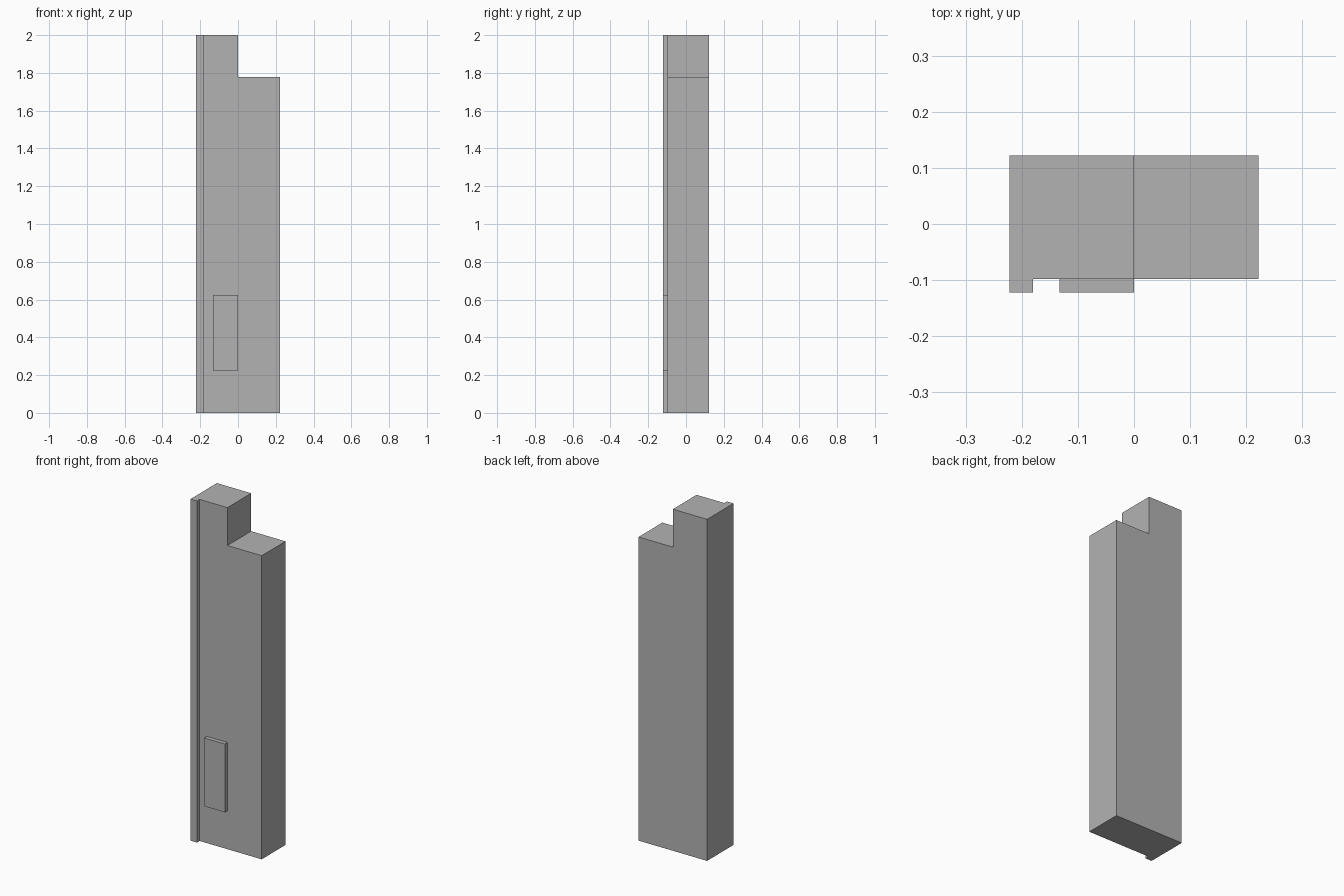
import bpy
import bmesh

# Remove the default cube
cube = bpy.data.objects.get("Cube")
if cube:
    bpy.data.objects.remove(cube, do_unlink=True)

# Single plain grey
GREY = (0.45, 0.45, 0.45, 1.0)
grey = bpy.data.materials.new("plain grey")
grey.use_nodes = True
grey.diffuse_color = GREY
grey.node_tree.nodes["Principled BSDF"].inputs["Base Color"].default_value = GREY

LEFT, RIGHT = 0.222, -0.222
BACK, FACE, FRONT = 0.122, -0.098, -0.122
SHOULDER, TOP = 1.778, 2.0


def extrude_profile(name, profile, y_front, y_back):
    """Solid made by pushing an x-z outline from y_front to y_back."""
    bm = bmesh.new()
    outline = bm.faces.new([bm.verts.new((x, y_front, z)) for x, z in profile])
    result = bmesh.ops.extrude_face_region(bm, geom=[outline], use_keep_orig=True)
    moved = [v for v in result["geom"] if isinstance(v, bmesh.types.BMVert)]
    bmesh.ops.translate(bm, verts=moved, vec=(0, y_back - y_front, 0))
    bmesh.ops.recalc_face_normals(bm, faces=bm.faces)
    mesh = bpy.data.meshes.new(name)
    bm.to_mesh(mesh)
    bm.free()
    mesh.materials.append(grey)
    obj = bpy.data.objects.new(name, mesh)
    bpy.context.collection.objects.link(obj)
    return obj


def rectangle(x0, x1, z0, z1):
    return [(x0, z0), (x1, z0), (x1, z1), (x0, z1)]


# Tall slab with a step cut from its upper left corner
stepped_outline = [(RIGHT, 0), (LEFT, 0), (LEFT, SHOULDER),
                   (0, SHOULDER), (0, TOP), (RIGHT, TOP)]
extrude_profile("stepped_body", stepped_outline, FACE, BACK)

# Full-height strip along the right front edge
extrude_profile("edge_strip", rectangle(RIGHT, -0.18, 0, TOP), FRONT, FACE)

# Raised panel low on the front
extrude_profile("front_panel", rectangle(-0.133, 0, 0.225, 0.625), FRONT, FACE)
